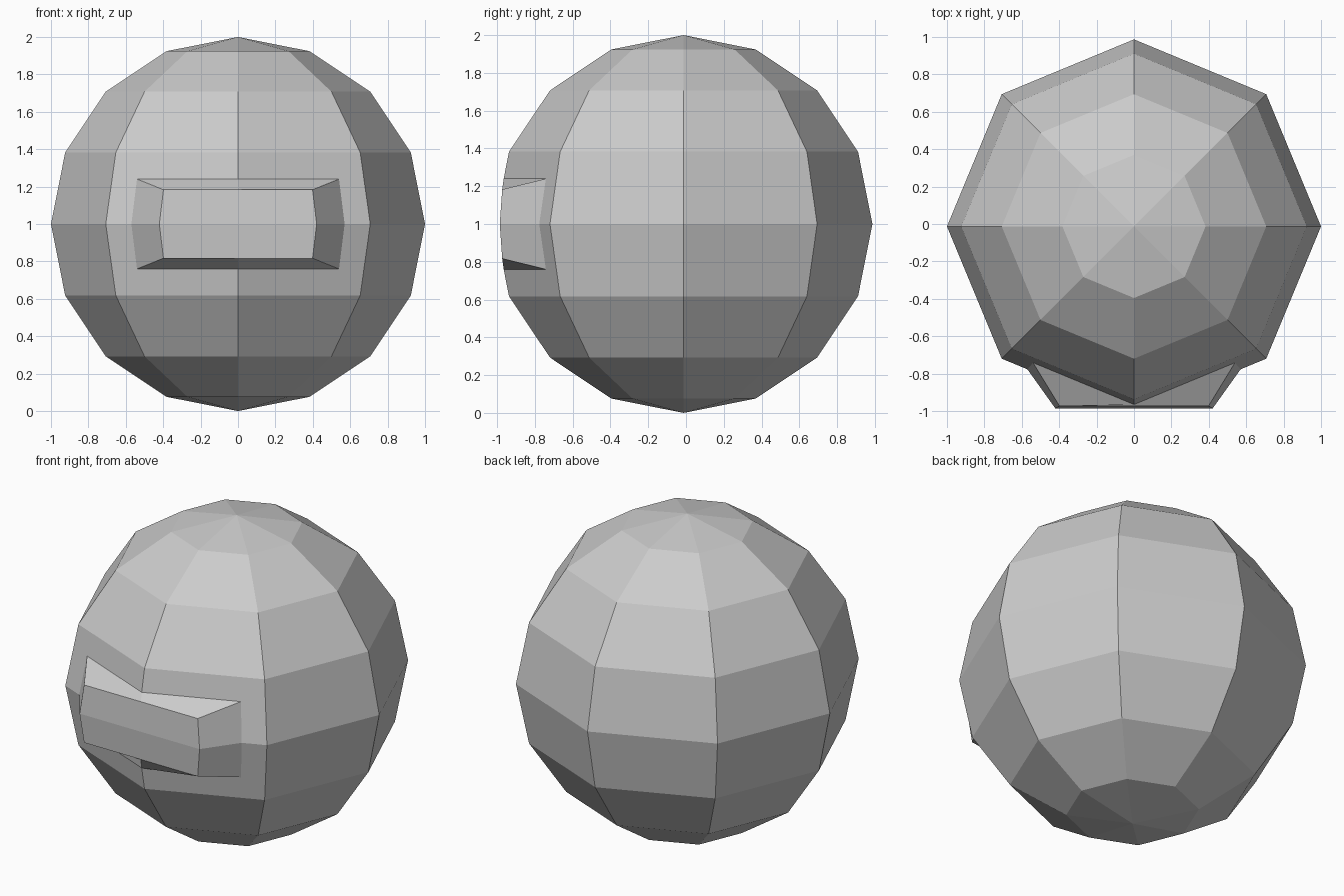
import bpy
import bmesh
from mathutils import Vector

cube = bpy.data.objects.get("Cube")
if cube:
    bpy.data.objects.remove(cube, do_unlink=True)

# Plain grey material
grey = bpy.data.materials.new("plain_grey")
grey.use_nodes = True
colour = (0.6, 0.6, 0.6, 1)
grey.diffuse_color = colour
grey.node_tree.nodes["Principled BSDF"].inputs["Base Color"].default_value = colour

# Eight-sided ball
bm = bmesh.new()
bmesh.ops.create_uvsphere(bm, u_segments=8, v_segments=8, radius=1)


def front_faces(sx, sz):
    """Faces of one quarter of the front middle of the ball."""
    found = []
    for f in bm.faces:
        c = f.calc_center_median()
        if c.y < 0 and abs(c.x) < abs(c.y) and abs(c.z) < 0.383 and c.x * sx > 0 and c.z * sz > 0:
            found.append(f)
    return found


def cut(faces, point, normal):
    geom = set(faces)
    for f in faces:
        geom.update(f.edges)
        geom.update(f.verts)
    bmesh.ops.bisect_plane(bm, geom=list(geom), dist=1e-5, plane_co=point, plane_no=normal)


# Outline of the raised panel, cut into the four front quarters
panel = []
for sx in (-1, 1):
    for sz in (-1, 1):
        side = Vector((0.57 * sx, 0, 0))
        slant = Vector((0.24 * sx, 0, 0.03 * sz)).normalized()
        cut(front_faces(sx, sz), side, slant)
        cut(front_faces(sx, sz), Vector((0, 0, 0.24 * sz)), Vector((0, 0, sz)))
for sx in (-1, 1):
    for sz in (-1, 1):
        slant = Vector((0.24 * sx, 0, 0.03 * sz))
        for f in front_faces(sx, sz):
            c = f.calc_center_median()
            if abs(c.z) < 0.24 and (c - Vector((0.57 * sx, 0, 0))).dot(slant) < 0:
                panel.append(f)

# Sloping rim and nearly flat face of the panel
bmesh.ops.inset_region(bm, faces=panel, thickness=0, use_boundary=True)
for v in {v for f in panel for v in f.verts}:
    v.co.y = -0.973 if abs(v.co.z) < 0.01 else -0.96
    v.co.x *= 0.738
    v.co.z *= 0.763

# Stand on the ground, centred front to back
bmesh.ops.translate(bm, verts=bm.verts, vec=(0, -0.013, 1))
bmesh.ops.recalc_face_normals(bm, faces=bm.faces)

mesh = bpy.data.meshes.new("ball_with_front_panel")
bm.to_mesh(mesh)
bm.free()
mesh.materials.append(grey)
ball = bpy.data.objects.new("ball_with_front_panel", mesh)
bpy.context.collection.objects.link(ball)
